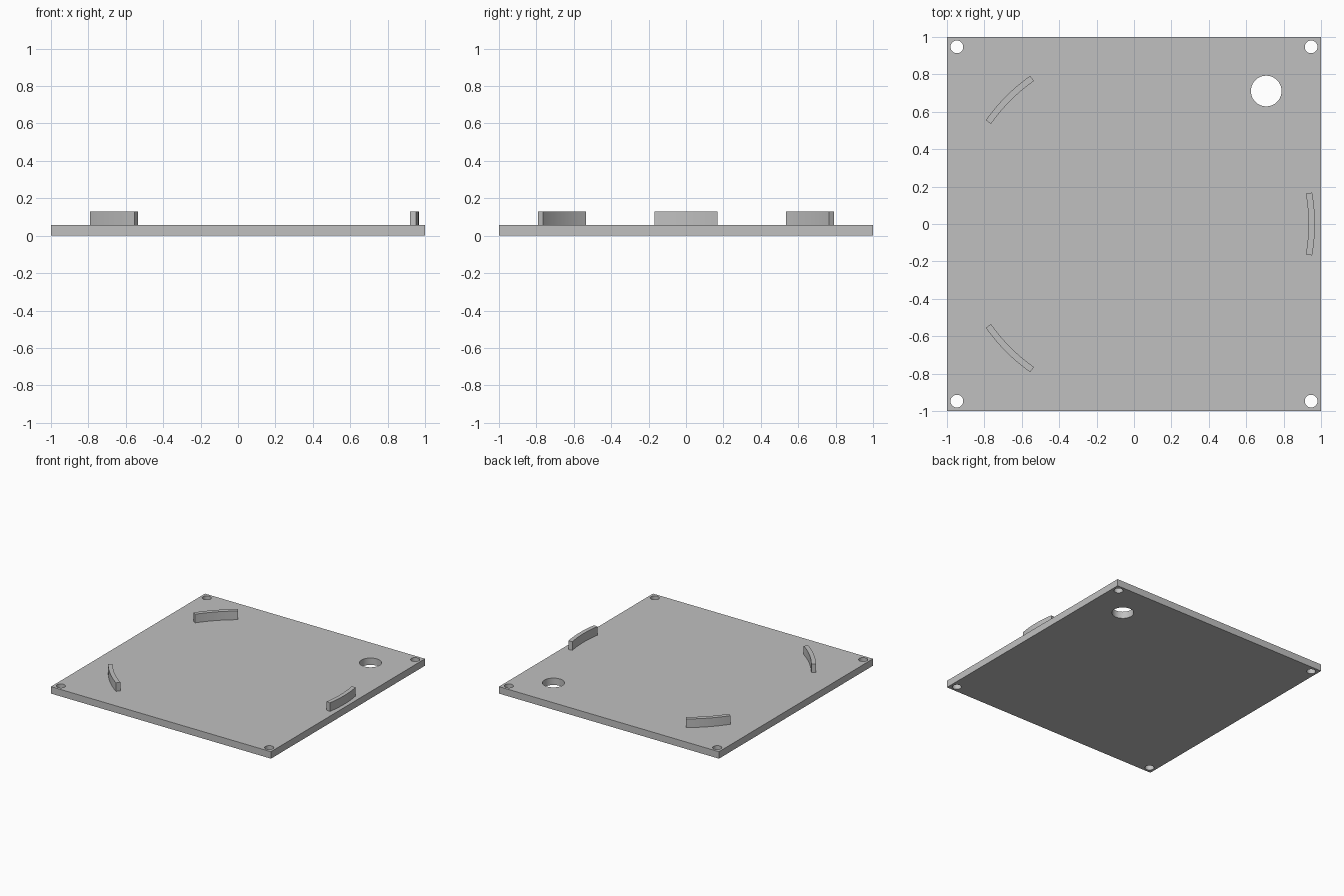
import bpy
import bmesh
from math import cos, sin, radians, tau

cube = bpy.data.objects.get("Cube")
if cube:
    bpy.data.objects.remove(cube, do_unlink=True)

PLATE_TOP = 0.057
RIB_TOP = 0.128

grey = bpy.data.materials.new("plain grey")
grey.use_nodes = True
colour = (0.53, 0.53, 0.53, 1)
grey.diffuse_color = colour
grey.node_tree.nodes["Principled BSDF"].inputs["Base Color"].default_value = colour


def circle(cx, cy, r, steps=48):
    return [(cx + r * cos(tau * i / steps), cy + r * sin(tau * i / steps))
            for i in range(steps)]


def extrude_outline(name, loops, bottom, top):
    """Fill closed outlines (the first is outer, the rest are holes) and extrude upward."""
    bm = bmesh.new()
    edges = []
    for loop in loops:
        verts = [bm.verts.new((x, y, bottom)) for x, y in loop]
        edges += [bm.edges.new((a, b)) for a, b in zip(verts, verts[1:] + verts[:1])]
    bmesh.ops.triangle_fill(bm, edges=edges, use_beauty=True)
    result = bmesh.ops.extrude_face_region(bm, geom=bm.faces[:], use_keep_orig=True)
    moved = [v for v in result["geom"] if isinstance(v, bmesh.types.BMVert)]
    bmesh.ops.translate(bm, verts=moved, vec=(0, 0, top - bottom))
    bmesh.ops.recalc_face_normals(bm, faces=bm.faces[:])
    mesh = bpy.data.meshes.new(name)
    bm.to_mesh(mesh)
    bm.free()
    mesh.materials.append(grey)
    obj = bpy.data.objects.new(name, mesh)
    bpy.context.collection.objects.link(obj)
    bpy.ops.object.select_all(action='DESELECT')
    obj.select_set(True)
    bpy.context.view_layer.objects.active = obj
    bpy.ops.object.shade_smooth_by_angle(angle=radians(30))


# Square plate with four screw holes and one larger cable hole
square = [(-1, -1), (1, -1), (1, 1), (-1, 1)]
screw_holes = [circle(0.947 * x, 0.947 * y, 0.034) for x, y in square]
cable_hole = circle(0.707, 0.711, 0.082, 64)
extrude_outline("base_plate", [square] + screw_holes + [cable_hole], 0, PLATE_TOP)

# Three curved locating ribs on a common circle
for name, middle in (("left_rib", 0), ("back_right_rib", 135), ("front_right_rib", 225)):
    angles = [radians(middle - 10 + 20 * i / 16) for i in range(17)]
    outer = [(0.967 * cos(a), 0.967 * sin(a)) for a in angles]
    inner = [(0.933 * cos(a), 0.933 * sin(a)) for a in reversed(angles)]
    extrude_outline(name, [outer + inner], PLATE_TOP, RIB_TOP)
